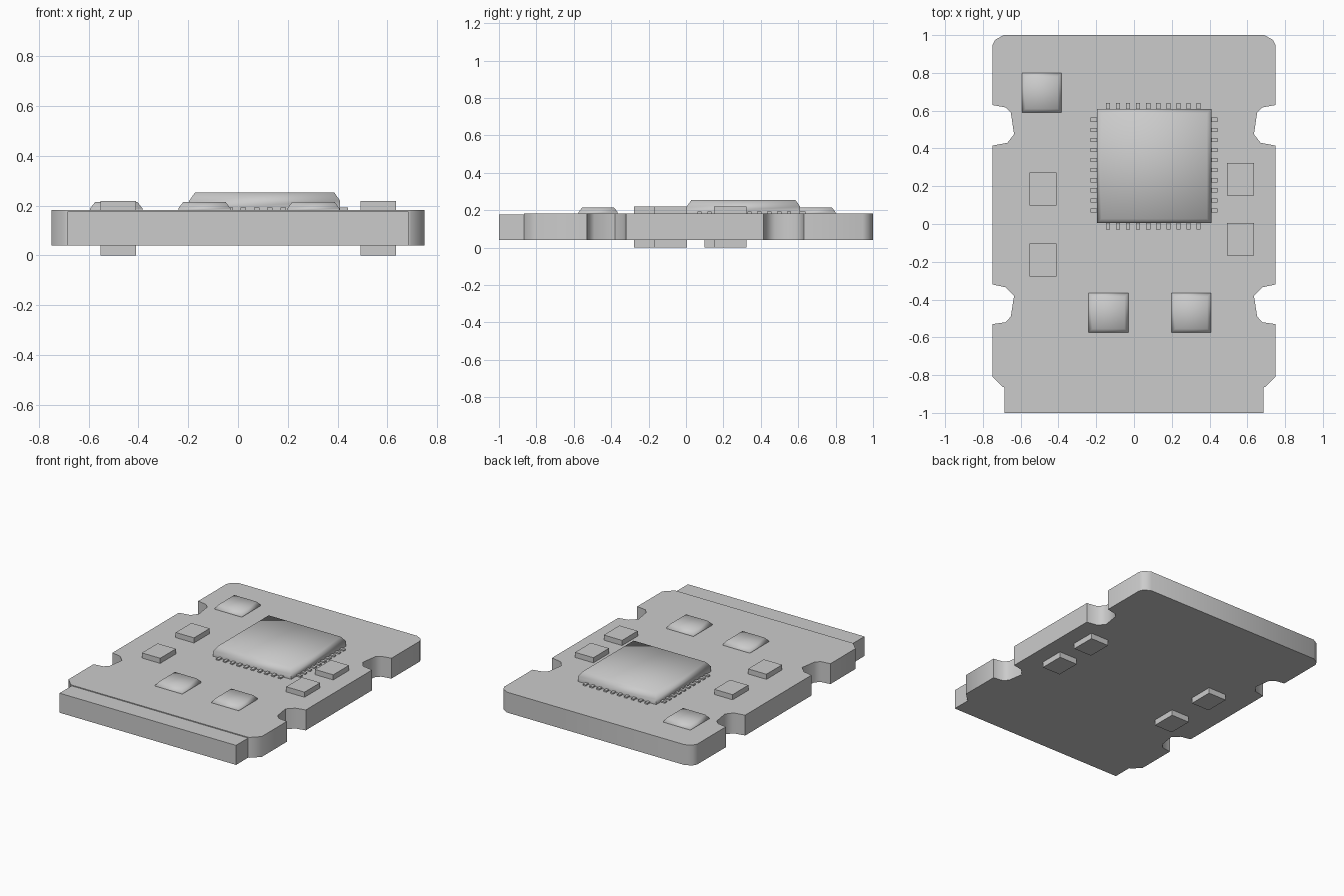
import bpy, bmesh, math

if "Cube" in bpy.data.objects:
    bpy.data.objects.remove(bpy.data.objects["Cube"])

grey = bpy.data.materials.new("plain_grey")
grey.diffuse_color = (0.6, 0.6, 0.6, 1)
grey.use_nodes = True
grey.node_tree.nodes["Principled BSDF"].inputs["Base Color"].default_value = grey.diffuse_color

TOP, BOTTOM = 0.183, 0.04


def finish(name, bm, angle=None):
    bmesh.ops.recalc_face_normals(bm, faces=bm.faces)
    me = bpy.data.meshes.new(name)
    bm.to_mesh(me)
    bm.free()
    me.materials.append(grey)
    ob = bpy.data.objects.new(name, me)
    bpy.context.collection.objects.link(ob)
    if angle is not None:
        bpy.ops.object.select_all(action='DESELECT')
        ob.select_set(True)
        bpy.context.view_layer.objects.active = ob
        bpy.ops.object.shade_smooth_by_angle(angle=math.radians(angle))
    return ob


def add_box(bm, x0, x1, y0, y1, z0, z1):
    vs = bmesh.ops.create_cube(bm, size=1)['verts']
    for v in vs:
        v.co.x = x1 if v.co.x > 0 else x0
        v.co.y = y1 if v.co.y > 0 else y0
        v.co.z = z1 if v.co.z > 0 else z0


def package(name, cx, cy, half, inset, shoulder, top):
    """Square component with straight sides and a chamfered lid, softly shaded."""
    bm = bmesh.new()
    rings = []
    for h, z in ((half, TOP), (half, shoulder), (half - inset, top)):
        rings.append([bm.verts.new((cx + sx * h, cy + sy * h, z))
                      for sx, sy in ((-1, -1), (1, -1), (1, 1), (-1, 1))])
    for a, b in zip(rings, rings[1:]):
        for i in range(4):
            j = (i + 1) % 4
            bm.faces.new((a[i], a[j], b[j], b[i]))
    bm.faces.new(rings[0][::-1])
    bm.faces.new(rings[-1])
    return finish(name, bm, 80)


# Board: right half of the outline, back to front, mirrored to the left
half_outline = [
    (0.69, 1.0), (0.735, 0.975), (0.75, 0.945),
    (0.75, 0.63), (0.68, 0.617), (0.652, 0.59), (0.635, 0.475), (0.67, 0.43), (0.75, 0.415),
    (0.75, -0.32), (0.68, -0.335), (0.635, -0.38), (0.652, -0.49), (0.68, -0.52), (0.75, -0.53),
    (0.75, -0.808), (0.695, -0.862), (0.685, -0.866)]
outline = half_outline + [(-x, y) for x, y in reversed(half_outline)]
bm = bmesh.new()
base = bm.faces.new([bm.verts.new((x, y, BOTTOM)) for x, y in outline])
ext = bmesh.ops.extrude_face_region(bm, geom=[base])
for v in ext['geom']:
    if isinstance(v, bmesh.types.BMVert):
        v.co.z = TOP
finish("board", bm, 50)

# Edge connector strip at the front, slightly lower than the board
bm = bmesh.new()
add_box(bm, -0.685, 0.685, -1.0, -0.866, BOTTOM, TOP - 0.006)
finish("edge_connector", bm)

# Large chip
package("main_chip", 0.107, 0.307, 0.303, 0.024, 0.22, 0.254)

# Chip pins, ten per side
bm = bmesh.new()
for i in range(10):
    t = -0.24 + i * 0.0533
    for y0, y1 in ((0.60, 0.64), (-0.03, 0.01)):
        add_box(bm, 0.102 + t - 0.011, 0.102 + t + 0.011, y0, y1, TOP, TOP + 0.009)
    for x0, x1 in ((0.40, 0.442), (-0.23, -0.19)):
        add_box(bm, x0, x1, 0.312 + t - 0.011, 0.312 + t + 0.011, TOP, TOP + 0.009)
finish("chip_pins", bm)

# Small domed components
for n, (x, y) in enumerate(((-0.489, 0.695), (-0.135, -0.47), (0.303, -0.47))):
    package(f"small_component_{n + 1}", x, y, 0.105, 0.02, TOP + 0.006, 0.215)

# Blocks that pass through the board and show on both faces
for n, (x, y) in enumerate(((-0.481, 0.185), (-0.481, -0.19), (0.563, 0.237), (0.563, -0.081))):
    bm = bmesh.new()
    add_box(bm, x - 0.071, x + 0.071, y - 0.087, y + 0.087, 0, 0.219)
    finish(f"through_block_{n + 1}", bm)
